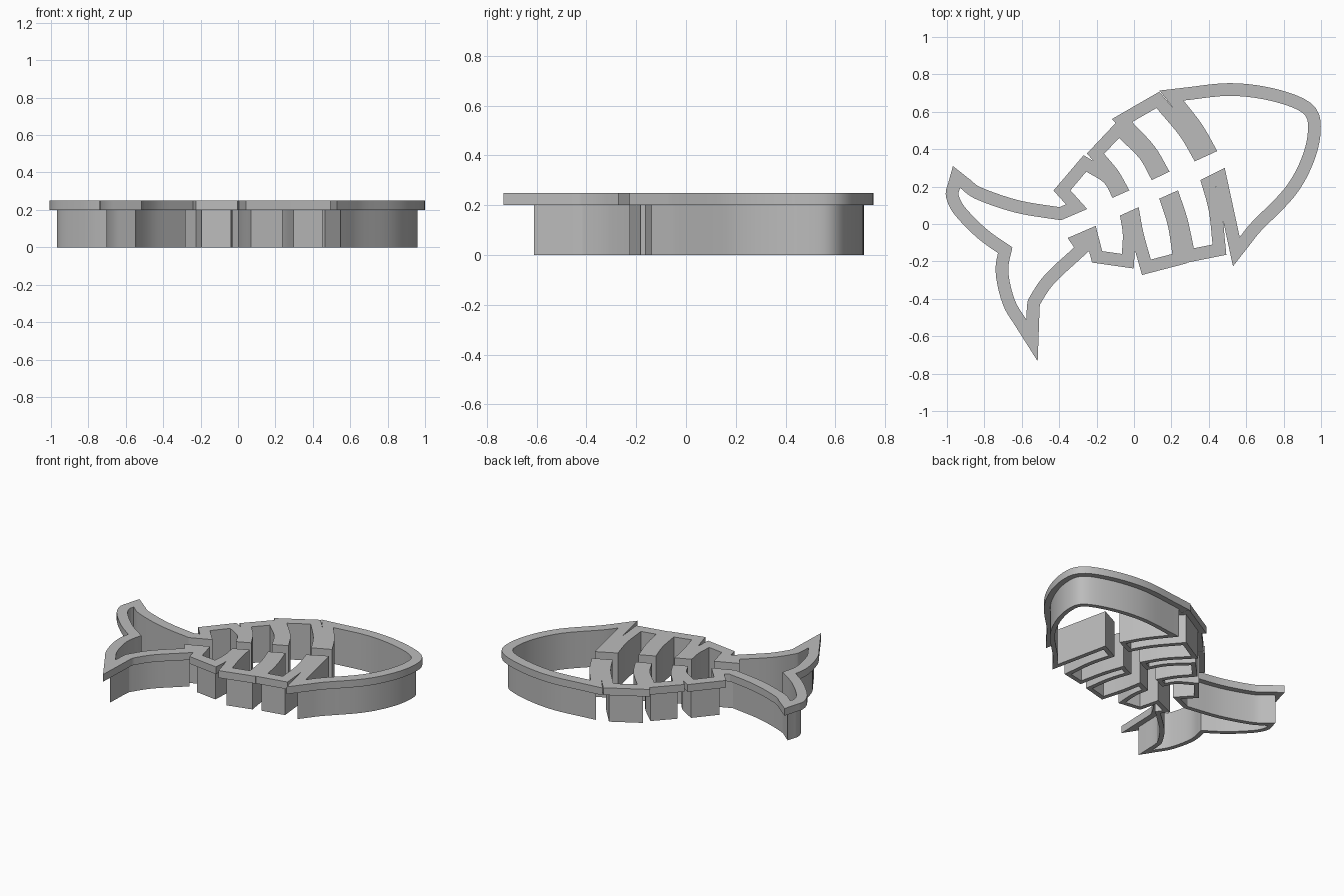
import bpy, bmesh, math
from mathutils import Vector
from mathutils.geometry import delaunay_2d_cdt

cube = bpy.data.objects.get("Cube")
if cube:
    bpy.data.objects.remove(cube, do_unlink=True)

# Runs of the inner outline, clockwise: smooth inside a run, sharp where runs meet
tail_top = [[(-.93, .193), (-.845, .133), (-.63, .06), (-.39, .02)]]

upper_gaps = [
    [(-.39, .02), (-.25, .08)], [(-.25, .08), (-.34, .18)],
    [(-.255, .28), (-.16, .22), (-.115, .14)],
    [(-.025, .18), (-.085, .285), (-.16, .375)],
    [(-.08, .46), (.03, .35), (.095, .235)],
    [(.19, .28), (.11, .415), (-.01, .545)],
    [(.12, .62), (.245, .47), (.325, .335)],
    [(.445, .39), (.365, .53), (.265, .66)],
]

head = [[(.265, .66), (.51, .685), (.725, .66), (.9, .595), (.93, .5),
         (.895, .35), (.805, .19), (.63, .01), (.565, -.07)]]

lower_gaps = [
    [(.565, -.07), (.485, .3)],
    [(.355, .235), (.4, .07), (.42, -.11)],
    [(.32, -.13), (.285, .03), (.235, .18)],
    [(.135, .135), (.18, -.005), (.205, -.16)],
    [(.09, -.19), (.05, -.045), (.025, .09)],
    [(-.075, .045), (-.06, -.055), (-.065, -.16)],
    [(-.17, -.145), (-.205, -.01)],
    [(-.355, -.075), (-.32, -.125)],
]

tail_bottom = [
    [(-.32, -.125), (-.475, -.27), (-.555, -.385), (-.571, -.43), (-.575, -.512)],
    [(-.575, -.512), (-.638, -.405), (-.672, -.25), (-.65, -.125)],
    [(-.65, -.125), (-.785, -.03), (-.9, .085), (-.937, .153), (-.93, .193)],
]


def smooth_run(points, steps=5):
    """Pass a smooth curve through the points of one run."""
    p = [Vector(q) for q in points]
    if len(p) == 2:
        return p
    p = [2 * p[0] - p[1]] + p + [2 * p[-1] - p[-2]]
    result = []
    for a, b, c, d in zip(p, p[1:], p[2:], p[3:]):
        for i in range(steps):
            t = i / steps
            result.append(b + (c - a) * t / 2
                          + (a - b * 2.5 + c * 2 - d / 2) * t ** 2
                          + ((b - c) * 3 + d - a) * t ** 3 / 2)
    return result + [p[-2]]


def join_runs(runs):
    """Chain the runs into one closed loop without doubled points."""
    loop = []
    for run in runs:
        for point in smooth_run(run):
            if not loop or (point - loop[-1]).length > 1e-4:
                loop.append(point)
    if (loop[0] - loop[-1]).length < 1e-4:
        loop.pop()
    return loop


def offset_loop(loop, distance):
    """Move the loop outward with mitred corners."""
    result = []
    for i, point in enumerate(loop):
        before = (point - loop[i - 1]).normalized()
        after = (loop[(i + 1) % len(loop)] - point).normalized()
        n1, n2 = Vector((-before.y, before.x)), Vector((-after.y, after.x))
        result.append(point + (n1 + n2) * distance / (1 + n1.dot(n2)))
    return result


def signed_area(a, b, c):
    return (b - a).cross(c - a)


def make_band(name, loop, width, bottom, top, material):
    """Merge a flat band along the loop into one region and extrude it."""
    outer = offset_loop(loop, width)
    count = len(loop)
    points = loop + outer
    triangles = []
    for i in range(count):
        j = (i + 1) % count
        for tri in ((i, j, j + count), (i, j + count, i + count)):
            area = signed_area(*(points[k] for k in tri))
            if abs(area) > 1e-7:
                triangles.append(tri if area > 0 else tri[::-1])
    verts, _, faces, _, _, sources = delaunay_2d_cdt(points, [], triangles, 1, 1e-5)

    # Keep only the cells covered by the band, leaving the inside open
    bm = bmesh.new()
    bverts = [bm.verts.new((v.x, v.y, bottom)) for v in verts]
    for face, source in zip(faces, sources):
        if source:
            bm.faces.new([bverts[k] for k in face])
    loose = [v for v in bm.verts if not v.link_faces]
    bmesh.ops.delete(bm, geom=loose, context="VERTS")
    extruded = bmesh.ops.extrude_face_region(bm, geom=bm.faces[:])
    raised = [g for g in extruded["geom"] if isinstance(g, bmesh.types.BMVert)]
    bmesh.ops.translate(bm, verts=raised, vec=(0, 0, top - bottom))
    bmesh.ops.recalc_face_normals(bm, faces=bm.faces[:])
    mesh = bpy.data.meshes.new(name)
    bm.to_mesh(mesh)
    bm.free()
    mesh.materials.append(material)
    obj = bpy.data.objects.new(name, mesh)
    bpy.context.collection.objects.link(obj)
    bpy.ops.object.select_all(action="DESELECT")
    obj.select_set(True)
    bpy.context.view_layer.objects.active = obj
    bpy.ops.object.shade_smooth_by_angle(angle=math.radians(25))


# Plain grey plastic
grey = bpy.data.materials.new("grey_plastic")
grey.use_nodes = True
colour = (.5, .5, .5, 1)
grey.diffuse_color = colour
grey.node_tree.nodes["Principled BSDF"].inputs["Base Color"].default_value = colour

# Thin cutting wall below, wider grip rim on top
outline = join_runs(tail_top + upper_gaps + head + lower_gaps + tail_bottom)
make_band("cutting_wall", outline, .03, 0, .2, grey)
make_band("grip_rim", outline, .068, .2, .25, grey)
